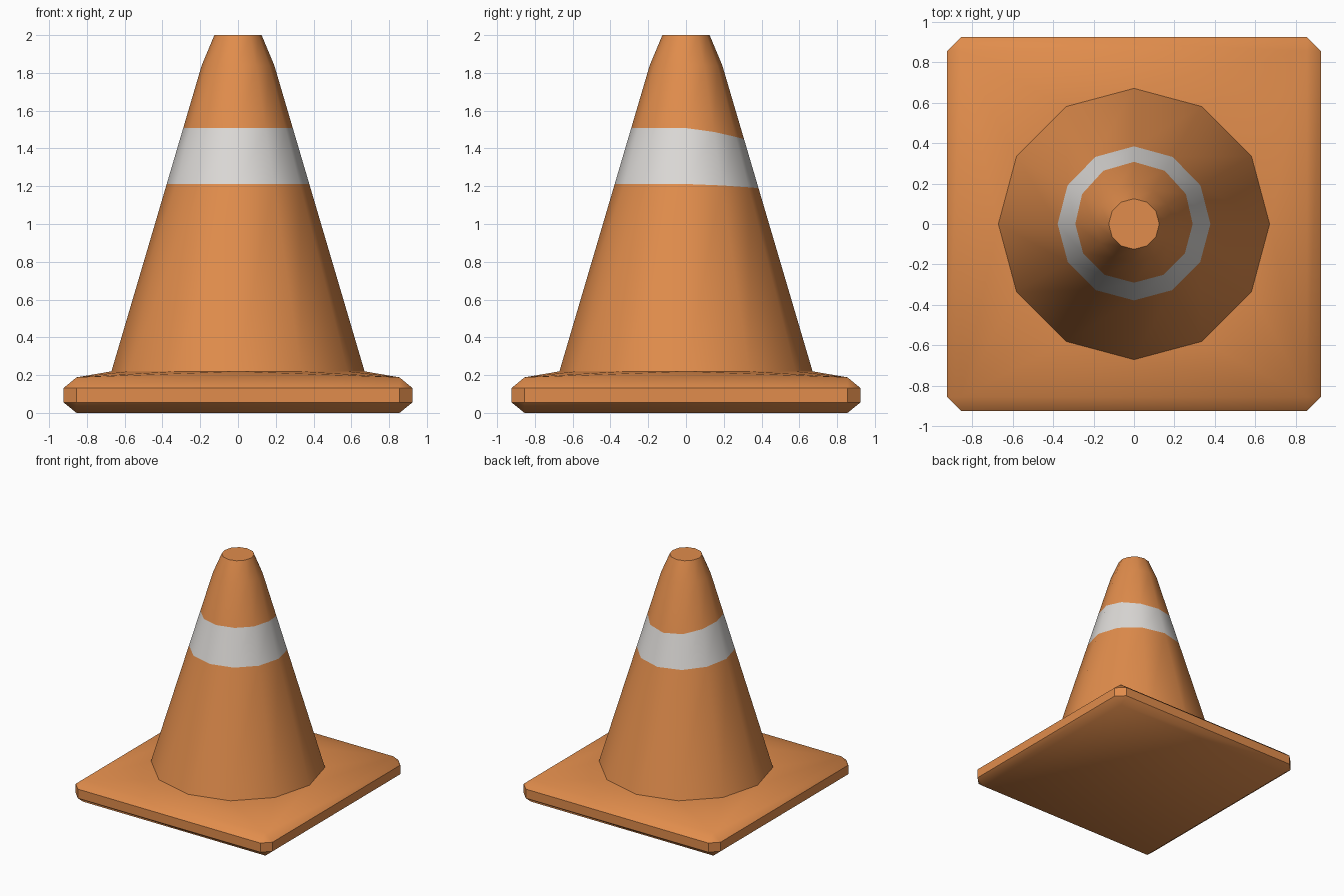
import bpy, bmesh, math

if "Cube" in bpy.data.objects:
    bpy.data.objects.remove(bpy.data.objects["Cube"])

SIDES = 12


def material(name, rgb):
    m = bpy.data.materials.new(name)
    m.diffuse_color = (*rgb, 1)
    m.use_nodes = True
    m.node_tree.nodes["Principled BSDF"].inputs["Base Color"].default_value = m.diffuse_color
    return m


orange = material("orange", (0.75, 0.265, 0.072))
white = material("white", (0.72, 0.70, 0.68))


def loft(bm, a, b, mat=0):
    n = len(a)
    for i in range(n):
        j = (i + 1) % n
        bm.faces.new((a[i], a[j], b[j], b[i])).material_index = mat


def circle(bm, height, radius):
    # height and radius are functions of the angle and the height
    ring = []
    for i in range(SIDES):
        t = 2 * math.pi * i / SIDES
        z = height(t)
        r = radius(z)
        ring.append(bm.verts.new((r * math.cos(t), r * math.sin(t), z)))
    return ring


def finish(bm, name, mats):
    bmesh.ops.recalc_face_normals(bm, faces=bm.faces)
    me = bpy.data.meshes.new(name)
    bm.to_mesh(me)
    bm.free()
    for m in mats:
        me.materials.append(m)
    ob = bpy.data.objects.new(name, me)
    bpy.context.collection.objects.link(ob)
    bpy.ops.object.select_all(action='DESELECT')
    ob.select_set(True)
    bpy.context.view_layer.objects.active = ob
    bpy.ops.object.shade_smooth_by_angle(angle=math.radians(40))
    return ob


# Base: chamfered square slab whose top rises gently to the cone
IN, OUT = 0.855, 0.923
bm = bmesh.new()
quads = [(1, 1), (-1, 1), (-1, -1), (1, -1)]


def square(z):
    return [bm.verts.new((IN * x, IN * y, z)) for x, y in quads]


def octagon(z):
    pts = []
    for k, (x, y) in enumerate(quads):
        pair = [(OUT * x, IN * y), (IN * x, OUT * y)]
        pts += pair if k % 2 == 0 else pair[::-1]
    return [bm.verts.new((x, y, z)) for x, y in pts]


bottom, low, high, top = square(0), octagon(0.055), octagon(0.132), square(0.188)
loft(bm, low, high)
for sq, oc in ((bottom, low), (top, high)):
    for i in range(4):
        j = (i + 1) % 4
        bm.faces.new((sq[i], oc[2 * i], oc[2 * i + 1]))
        bm.faces.new((sq[i], oc[2 * i + 1], oc[2 * j], sq[j]))
bm.faces.new(bottom)
rim = circle(bm, lambda t: 0.22, lambda z: 0.67)
for i in range(4):
    for k in range(3):
        bm.faces.new((top[i], rim[(3 * i + k) % 12], rim[(3 * i + k + 1) % 12]))
    bm.faces.new((top[i], top[(i + 1) % 4], rim[(3 * i + 3) % 12]))
finish(bm, "base", [orange])


# Cone: twelve-sided body, with the white band dipping slightly at the back
def cone_radius(z):
    if z <= 1.84:
        return 0.67 + (0.192 - 0.67) * (z - 0.22) / 1.62
    return 0.192 + (0.125 - 0.192) * (z - 1.84) / 0.16


def dip(t):
    return max(0.0, math.sin(t)) ** 1.5


bm = bmesh.new()
heights = [
    lambda t: 0.22,
    lambda t: 1.212 - 0.022 * dip(t),
    lambda t: 1.508 - 0.058 * dip(t),
    lambda t: 1.84,
    lambda t: 2.0,
]
rings = [circle(bm, h, cone_radius) for h in heights]
for i in range(4):
    loft(bm, rings[i], rings[i + 1], 1 if i == 1 else 0)
bm.faces.new(rings[-1])
finish(bm, "cone", [orange, white])
